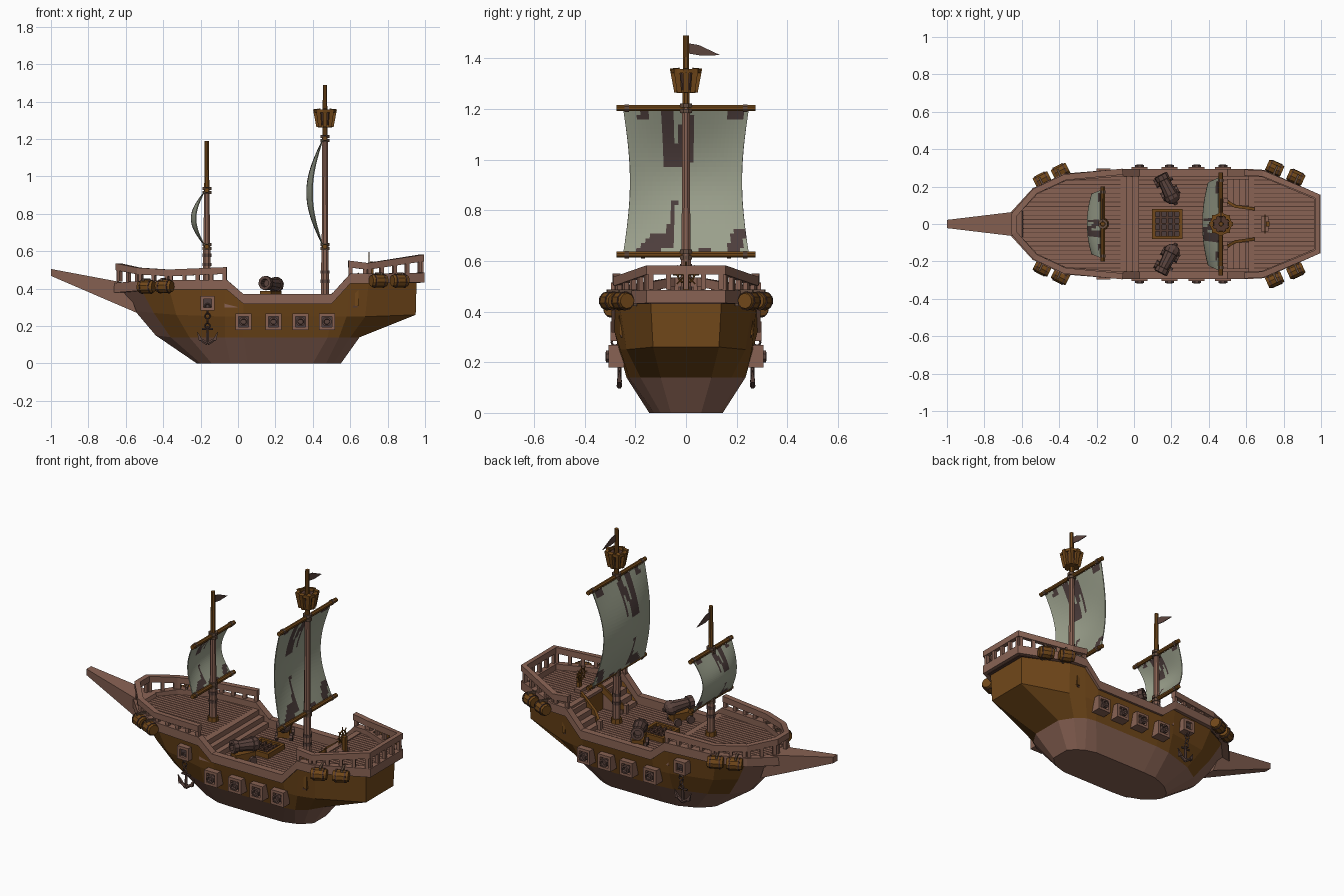
import bpy, math
from mathutils import Vector, Matrix

if "Cube" in bpy.data.objects:
    bpy.data.objects.remove(bpy.data.objects["Cube"])


def material(name, r, g, b):
    m = bpy.data.materials.new(name)
    m.diffuse_color = (r, g, b, 1)
    m.use_nodes = True
    m.node_tree.nodes["Principled BSDF"].inputs["Base Color"].default_value = m.diffuse_color
    return m


LIGHT = material("light_wood", .25, .124, .088)
BROWN = material("golden_brown_wood", .165, .064, .010)
SEAM = material("dark_seam", .085, .040, .028)
METAL = material("dark_iron", .105, .058, .048)
SAIL = material("sail_cloth", .33, .355, .265)
PATCH = material("torn_patch", .075, .048, .046)
ROPE = material("rope", .13, .075, .05)


def mesh(name, verts, faces, *mats):
    me = bpy.data.meshes.new(name)
    me.from_pydata([tuple(v) for v in verts], [], faces)
    for m in mats:
        me.materials.append(m)
    ob = bpy.data.objects.new(name, me)
    bpy.context.collection.objects.link(ob)
    return ob


def box(name, c, size, mat, rz=0.0):
    R = Matrix.Rotation(rz, 3, 'Z')
    vs = [Vector(c) + R @ Vector((size[0] * x / 2, size[1] * y / 2, size[2] * z / 2))
          for x in (-1, 1) for y in (-1, 1) for z in (-1, 1)]
    return mesh(name, vs, [(0, 1, 3, 2), (4, 6, 7, 5), (0, 4, 5, 1), (2, 3, 7, 6), (0, 2, 6, 4), (1, 5, 7, 3)], mat)


def lathe(name, p, d, profile, mat, n=8):
    # profile: (distance along d, radius)
    q = Vector((0, 0, 1)).rotation_difference(Vector(d).normalized())
    vs, fs = [], []
    for t, r in profile:
        for k in range(n):
            a = 2 * math.pi * (k + .5) / n
            vs.append(Vector(p) + q @ Vector((r * math.cos(a), r * math.sin(a), t)))
    for j in range(len(profile) - 1):
        for k in range(n):
            k2 = (k + 1) % n
            fs.append((j * n + k, j * n + k2, j * n + n + k2, j * n + n + k))
    fs += [tuple(reversed(range(n))), tuple(range(len(vs) - n, len(vs)))]
    return mesh(name, vs, fs, mat)


def rod(name, a, b, r1, r2, mat, n=8):
    d = Vector(b) - Vector(a)
    return lathe(name, a, d, [(0, r1), (d.length, r2)], mat, n)


def sweep(name, pts, w, h, mat, closed=False):
    # rectangular bar hanging below a path of top points
    pts = [Vector(p) for p in pts]
    n, vs, fs = len(pts), [], []
    for i, p in enumerate(pts):
        t = Vector((0, 0, 0))
        if closed or i > 0:
            t += (p - pts[i - 1]).normalized()
        if closed or i < n - 1:
            t += (pts[(i + 1) % n] - p).normalized()
        s = Vector((-t.y, t.x, 0)).normalized() * w / 2
        dz = Vector((0, 0, h))
        vs += [p + s, p - s, p - s - dz, p + s - dz]
    for i in range(n if closed else n - 1):
        j = (i + 1) % n
        fs += [(4 * i + k, 4 * i + (k + 1) % 4, 4 * j + (k + 1) % 4, 4 * j + k) for k in range(4)]
    if not closed:
        fs += [(3, 2, 1, 0), tuple(range(4 * n - 4, 4 * n))]
    return mesh(name, vs, fs, mat)


def mirrored(half):
    return list(half) + [(x, -y, z) for x, y, z in reversed(half)]


# hull: four waterlines from bow to stern, mirrored into rings
levels = [
    [(-.22, .02, 0), (-.2, .05, 0), (-.14, .10, 0), (-.04, .14, 0), (.05, .145, 0), (.40, .145, 0), (.47, .125, 0), (.51, .10, 0), (.55, .06, 0)],
    [(-.44, .02, .15), (-.36, .10, .14), (-.26, .165, .14), (-.07, .225, .14), (.03, .235, .14), (.48, .235, .14), (.54, .225, .14), (.6, .18, .14), (.65, .10, .14)],
    [(-.55, .02, .28), (-.45, .14, .27), (-.33, .21, .26), (-.07, .262, .25), (.03, .265, .25), (.5, .265, .25), (.58, .26, .25), (.68, .235, .25), (.95, .13, .26)],
    [(-.64, .04, .39), (-.52, .17, .40), (-.37, .245, .405), (-.07, .28, .405), (.03, .285, .33), (.5, .285, .33), (.6, .28, .44), (.70, .265, .445), (.955, .14, .445)]]
rings = [mirrored(l) for l in levels]
N = len(rings[0])
faces, idx = [tuple(range(N))], [0]
for j in range(3):
    for k in range(N):
        k2 = (k + 1) % N
        faces.append((j * N + k, j * N + N + k, j * N + N + k2, j * N + k2))
        idx.append(0 if j == 0 or k in (0, 16, 17) else 1)
hull = mesh("hull", sum(rings, []), faces, LIGHT, BROWN)
hull.data.polygons.foreach_set("material_index", idx)

# gunwale
sheer = [(-.645, .05, .43), (-.53, .175, .44), (-.37, .25, .447), (-.06, .275, .447), (.03, .275, .37),
         (.5, .275, .37), (.6, .275, .48), (.69, .27, .48), (.98, .145, .485)]
sweep("gunwale", mirrored(sheer), .04, .052, LIGHT, True)


# planked decks, each plank cut to the hull outline
def half_width(x):
    for a, b in zip(sheer, sheer[1:]):
        if a[0] <= x <= b[0]:
            return a[1] + (b[1] - a[1]) * (x - a[0]) / (b[0] - a[0])
    return 0


def deck(name, x0, x1, z, gap, mat):
    pitch, vs, fs = .0235, [], []
    steps = [x0 + (x1 - x0) * i / 80 for i in range(81)]
    for k in range(-12, 12):
        ends = []
        for y in (k * pitch + gap, (k + 1) * pitch - gap):
            xs = [x for x in steps if half_width(x) - .005 > abs(y)]
            if xs:
                ends.append((y, min(xs), max(xs)))
        if len(ends) < 2:
            continue
        (ya, a0, a1), (yb, b0, b1) = ends
        b = len(vs)
        vs += [(x, y, h) for h in (z - .012, z) for x, y in ((a0, ya), (a1, ya), (b1, yb), (b0, yb))]
        fs += [tuple(b + i for i in f) for f in ((4, 5, 6, 7), (3, 2, 1, 0), (0, 1, 5, 4), (1, 2, 6, 5), (2, 3, 7, 6), (3, 0, 4, 7))]
    mesh(name, vs, fs, mat)


for nm, x0, x1, z in (("fore", -.64, -.06, .41), ("main", -.02, .64, .318), ("aft", .625, .975, .45)):
    deck(nm + "_deck_planks", x0, x1, z, .002, LIGHT)
    deck(nm + "_deck_base", x0, x1, z - .008, 0, SEAM)

# fore steps, aft bulkhead and stairs
for i in range(3):
    box("fore_step", (-.055 + .032 * i, 0, .355 - .0155 * i), (.034, .54, .11 - .031 * i), LIGHT)
box("aft_bulkhead", (.635, 0, .375), (.02, .53, .135), BROWN)
box("aft_deck_beam", (.63, 0, .447), (.035, .53, .018), LIGHT)
for s in (-1, 1):
    for i in range(4):
        h = .033 * (i + 1)
        box("stair_step", (.515 + .033 * i, s * .17, .31 + h / 2), (.034, .14, h), LIGHT)
    sweep("stair_rail", [(.49, s * .125, .36), (.54, s * .095, .405), (.645, s * .08, .485)], .016, .04, BROWN)
    box("stair_post", (.49, s * .125, .34), (.025, .025, .06), LIGHT)


# railings with posts
def railing(name, path):
    sweep(name + "_rail", path, .032, .036, LIGHT)
    for a, b in zip(path, path[1:]):
        a, b = Vector(a), Vector(b)
        n = max(1, round((b - a).length / .078))
        ang = math.atan2(b.y - a.y, b.x - a.x)
        for i in range(n + 1):
            p = a.lerp(b, (i + .15) / (n + .3))
            box(name + "_post", (p.x, p.y, p.z - .058), (.02, .02, .075), LIGHT, ang)


fore = [(-.06, .28, .515), (-.37, .25, .502), (-.53, .175, .512), (-.64, .05, .535)]
aft = [(.59, .275, .55), (.69, .27, .537), (.982, .148, .582)]
railing("fore", mirrored(fore))
railing("aft", mirrored(aft))

# bowsprit
mesh("bowsprit", [(x, s * w, z) for x, w, z in ((-.54, .06, .27), (-.6, .07, .43), (-1, .022, .468), (-1, .022, .505)) for s in (-1, 1)],
     [(0, 1, 3, 2), (0, 4, 5, 1), (4, 6, 7, 5), (2, 3, 7, 6), (0, 2, 6, 4), (1, 5, 7, 3)], LIGHT)

# masts, yards, sails and flags
patches = [(-.78, -.6, .93, 1, .3), (-.42, -.22, .6, 1, 0), (-.22, -.05, .6, .78, 0), (-.14, .02, .78, 1, .3), (.06, .16, .65, .95, 0),
           (.65, .9, .92, 1, .5), (-.33, -.22, .05, .36, .2), (-.8, -.4, 0, .13, 1.5), (.62, .85, 0, .15, 1), (.2, .4, 0, .04, 0)]


def sail(name, x, z0, z1, hw, bulge):
    n, vs, fs, idx = 30, [], [], []
    for j in range(n + 1):
        t = j / n
        b = math.sin(math.pi * t)
        for i in range(n + 1):
            u = 2 * i / n - 1
            vs.append((x - bulge * b * (1 - .35 * u * u), u * hw * (1 - .11 * b), z0 + (z1 - z0) * t))
    for j in range(n):
        for i in range(n):
            a = j * (n + 1) + i
            fs.append((a, a + 1, a + n + 2, a + n + 1))
            u, t = 2 * (i + .5) / n - 1, (j + .5) / n
            idx.append(int(any(t0 <= t <= t1 and u0 <= u - k * (t - t0) <= u1 for u0, u1, t0, t1, k in patches)))
    ob = mesh(name, vs, fs, SAIL, PATCH)
    ob.data.polygons.foreach_set("material_index", idx)
    ob.modifiers.new("thickness", 'SOLIDIFY').thickness = .005


for nm, x, zb, lo, hi, top, yl, flag in (("fore", -.167, .40, .625, .925, 1.19, .2, 1.13), ("main", .465, .31, .625, 1.203, 1.49, .275, 1.43)):
    rod(nm + "_mast_lower", (x, 0, zb), (x, 0, lo), .023, .021, LIGHT)
    rod(nm + "_mast_middle", (x, 0, lo), (x, 0, hi), .019, .016, LIGHT)
    rod(nm + "_mast_top", (x, 0, hi), (x, 0, top), .015, .012, BROWN)
    rod(nm + "_mast_foot", (x, 0, zb), (x, 0, zb + .035), .034, .03, BROWN)
    for z in (zb + .12, zb + .17):
        rod(nm + "_mast_band", (x, 0, z), (x, 0, z + .018), .026, .026, METAL)
    for z in (lo, hi):
        rod(nm + "_yard", (x, -yl, z), (x, yl, z), .013, .013, BROWN)
        for d in (-.011, .011):
            rod(nm + "_yard_lashing", (x, 0, z + d - .008), (x, 0, z + d + .008), .026, .026, ROPE)
        for s in (-.85, .85):
            rod(nm + "_sail_tie", (x - .001, s * yl - .008, z), (x - .001, s * yl + .008, z), .016, .016, ROPE)
    sail(nm + "_sail", x - .01, lo + .008, hi - .008, yl * .9, .085 if nm == "main" else .07)
    f = [(0, .012, .028), (0, .05, .022), (0, .135, -.018), (0, .06, -.02), (0, .012, -.012)]
    mesh(nm + "_flag", [(x + e, y, flag + z) for e in (-.002, .002) for _, y, z in f],
         [(0, 1, 2, 3, 4), (9, 8, 7, 6, 5)] + [(i, (i + 1) % 5, (i + 1) % 5 + 5, i + 5) for i in range(5)], METAL)

# crow's nest
X = .465
rod("nest_floor", (X, 0, 1.262), (X, 0, 1.275), .04, .04, BROWN)
lathe("nest_inner", (X, 0, 1.27), (0, 0, 1), [(0, .034), (.075, .045)], SEAM)
for k in range(8):
    c, s = math.cos(k * math.pi / 4), math.sin(k * math.pi / 4)
    rod("nest_stave", (X + .037 * c, .037 * s, 1.265), (X + .052 * c, .052 * s, 1.36), .013, .017, BROWN, 4)
ring = [(X + .055 * math.cos(k * math.pi / 4), .055 * math.sin(k * math.pi / 4), 1.358) for k in range(8)]
sweep("nest_rim", ring, .014, .016, BROWN, True)

# hatch with grating
for s in (-1, 1):
    box("hatch_frame", (.178, s * .072, .33), (.16, .018, .036), BROWN)
    box("hatch_frame", (.178 + s * .072, 0, .33), (.018, .16, .036), BROWN)
box("hatch_floor", (.178, 0, .32), (.14, .14, .01), PATCH)
for k in (-.035, 0, .035):
    box("hatch_bar", (.178 + k, 0, .332), (.012, .14, .014), SEAM)
    box("hatch_bar", (.178, k, .333), (.14, .012, .014), SEAM)

# helm
box("helm_base", (.70, 0, .458), (.04, .08, .02), LIGHT)
box("helm_post", (.715, 0, .50), (.02, .025, .09), BROWN)
for r, w in ((.034, .008),):
    loop = [Vector((.70, r * math.cos(k * math.pi / 4), .545 + r * math.sin(k * math.pi / 4))) for k in range(8)]
    for k in range(8):
        rod("helm_rim", loop[k], loop[(k + 1) % 8], w / 2, w / 2, BROWN, 6)
for k in range(4):
    d = Vector((0, math.cos(k * math.pi / 4), math.sin(k * math.pi / 4))) * .052
    rod("helm_spoke", Vector((.70, 0, .545)) - d, Vector((.70, 0, .545)) + d, .003, .003, BROWN, 6)

for s in (-1, 1):
    # deck cannons on carriages
    d = Vector((-.46, s * .88, .08)).normalized()
    ang = math.atan2(d.y, d.x)
    c = Vector((.175, s * .2, 0))
    box("carriage", c + Vector((0, 0, .365)), (.12, .065, .045), BROWN, ang)
    side = Vector((-d.y, d.x, 0)).normalized()
    for a in (-.04, .04):
        for b in (-1, 1):
            w = c + Vector((d.x, d.y, 0)) * a + side * b * .033 + Vector((0, 0, .342))
            rod("carriage_wheel", w, w + side * b * .016, .023, .023, METAL)
    lathe("deck_cannon", c + Vector((0, 0, .425)) - d * .09, d,
          [(-.02, .01), (-.008, .012), (0, .03), (.02, .043), (.04, .043), (.042, .038), (.13, .029), (.132, .038), (.16, .038), (.161, .022), (.13, .02)], METAL, 10)

    # gun ports
    for x in (.03, .19, .335, .475):
        for k in (-1, 1):
            box("port_frame", (x + k * .035, s * .275, .223), (.016, .06, .088), LIGHT)
            box("port_frame", (x, s * .275, .223 + k * .036), (.086, .06, .016), LIGHT)
        box("port_opening", (x, s * .262, .223), (.06, .04, .06), PATCH)
        lathe("port_cannon", (x, s * .25, .223), (0, s, 0), [(0, .02), (.045, .02), (.047, .026), (.066, .026), (.067, .016), (.05, .014)], METAL)

    # anchor with chain and hawse frame
    x, y = -.163, s * .263
    for k in (-1, 1):
        box("hawse_frame", (x + k * .03, s * .27, .322), (.016, .055, .075), LIGHT)
        box("hawse_frame", (x, s * .27, .322 + k * .031), (.076, .055, .016), LIGHT)
    box("hawse_opening", (x, s * .262, .322), (.05, .04, .05), PATCH)
    for k in range(5):
        bpy.ops.mesh.primitive_torus_add(location=(x, s * .282 - s * .002 * k, .305 - .026 * k), rotation=(math.pi / 2, 0, k % 2 * math.pi / 2),
                                         major_radius=.014, minor_radius=.0045, major_segments=8, minor_segments=4)
        bpy.context.object.name = "anchor_chain_link"
        bpy.context.object.data.materials.append(METAL)
    rod("anchor_shank", (x, y, .105), (x, y, .20), .009, .007, METAL, 6)
    rod("anchor_stock", (x - .03, y, .183), (x + .03, y, .183), .006, .006, METAL, 6)
    for k in (-1, 1):
        rod("anchor_arm", (x, y, .105), (x + k * .04, y, .13), .011, .008, METAL, 6)
        rod("anchor_fluke", (x + k * .036, y, .123), (x + k * .055, y, .168), .014, .002, METAL, 4)

    # barrels slung along the hull
    for bx, by, bz, slope in ((-.49, .235, .41, .5), (-.393, .28, .412, .5), (.752, .298, .442, -.45), (.865, .25, .442, -.45)):
        d = Vector((1, s * slope, 0)).normalized()
        p = Vector((bx, s * by, bz)) - d * .044
        lathe("barrel", p, d, [(0, .03), (.025, .037), (.063, .037), (.088, .03)], BROWN, 10)
        for t in (.014, .066):
            lathe("barrel_hoop", p + d * t, d, [(0, .038), (.008, .038)], SEAM, 10)
        box("barrel_strap", (bx, s * (by - .02), bz + .012), (.012, .075, .065), ROPE, math.atan2(d.y, d.x))
